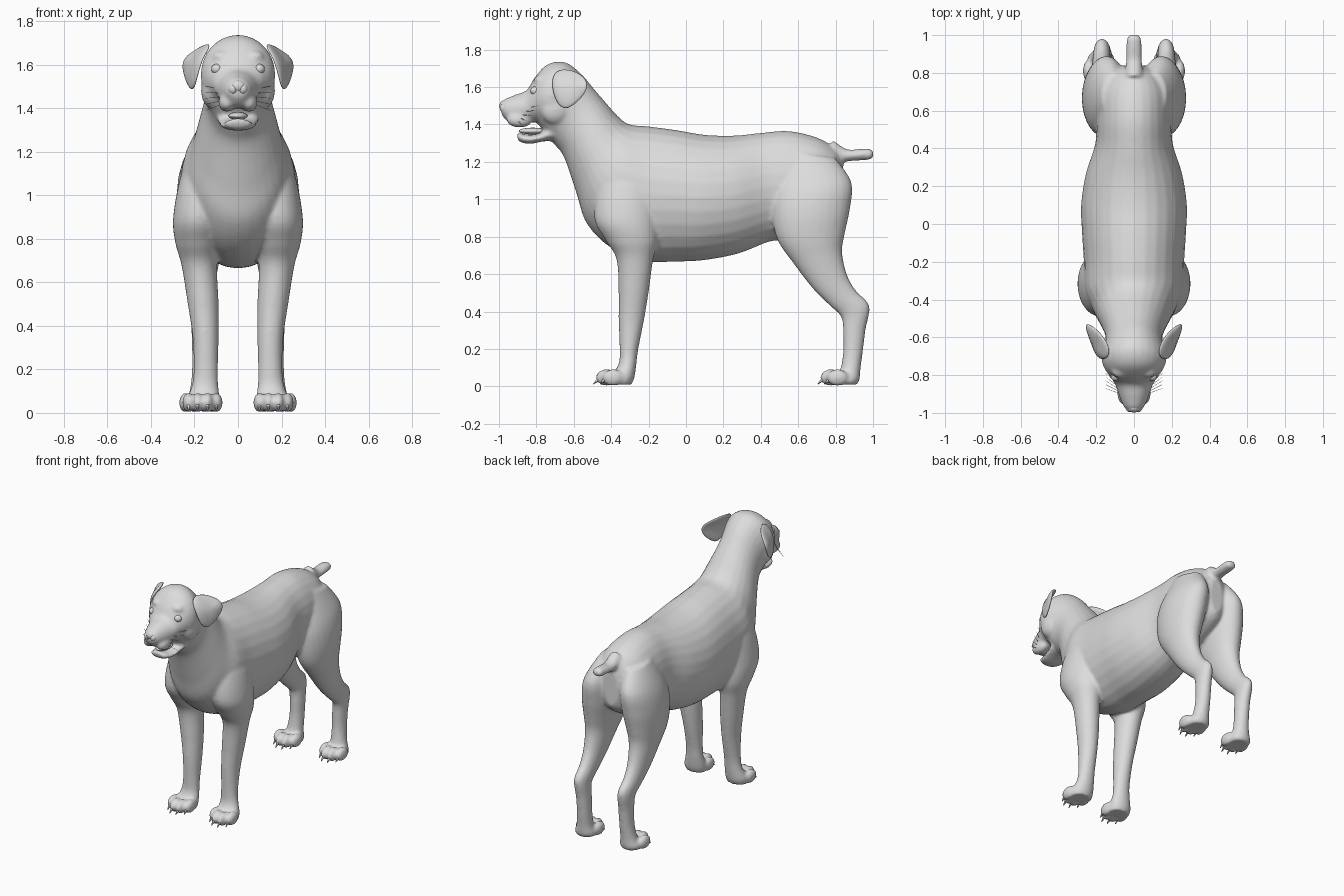
import bpy, bmesh, math
from mathutils import Vector, Matrix

coat = bpy.data.materials.new("plain_grey")
coat.diffuse_color = (0.72, 0.72, 0.72, 1)


def finish(bm, name):
    bmesh.ops.recalc_face_normals(bm, faces=bm.faces)
    mesh = bpy.data.meshes.new(name)
    bm.to_mesh(mesh)
    bm.free()
    mesh.materials.append(coat)
    mesh.shade_smooth()
    ob = bpy.data.objects.new(name, mesh)
    bpy.context.collection.objects.link(ob)
    return ob


def spline(rows, steps=5):
    """Catmull-Rom interpolation of section rows."""
    out = []
    for i in range(len(rows) - 1):
        a, b, c, d = (rows[max(0, min(len(rows) - 1, i + k))] for k in (-1, 0, 1, 2))
        for s in range(steps):
            t = s / steps
            out.append([0.5 * (2 * q + (r - p) * t + (2 * p - 5 * q + 4 * r - w) * t * t
                               + (3 * q - p - 3 * r + w) * t ** 3)
                        for p, q, r, w in zip(a, b, c, d)])
    return out + [list(rows[-1])]


def loft(bm, rows, side=1, n=28):
    """Elliptical rings; row = y1, z1, y2, z2 (ends of one axis), centre x, half width."""
    rings = []
    for y1, z1, y2, z2, xc, rx in spline(rows):
        ring = []
        for k in range(n):
            t = 2 * math.pi * k / n
            c, s = math.cos(t) / 2, math.sin(t)
            ring.append(bm.verts.new((side * (xc + rx * s), (y1 + y2) / 2 + (y1 - y2) * c,
                                      (z1 + z2) / 2 + (z1 - z2) * c)))
        rings.append(ring)
    for r, q in zip(rings, rings[1:]):
        for k in range(n):
            bm.faces.new((r[k], r[(k + 1) % n], q[(k + 1) % n], q[k]))
    bm.faces.new(rings[0])
    bm.faces.new(rings[-1])


def ball(bm, centre, radii):
    bmesh.ops.create_uvsphere(bm, u_segments=20, v_segments=12, radius=1,
                              matrix=Matrix.Translation(centre) @ Matrix.Diagonal((*radii, 1)))


def spike(bm, a, b, r1, r2):
    a, b = Vector(a), Vector(b)
    d = b - a
    bmesh.ops.create_cone(bm, cap_ends=True, segments=6, radius1=r1, radius2=r2, depth=d.length,
                          matrix=Matrix.Translation((a + b) / 2)
                          @ d.to_track_quat('Z', 'Y').to_matrix().to_4x4())


# Rump, trunk, neck, skull and muzzle: top point, bottom point, half width
trunk = [(.84, 1.2, .84, .95, .05), (.80, 1.27, .80, .90, .13), (.70, 1.33, .70, .84, .19),
         (.55, 1.365, .55, .78, .20), (.40, 1.355, .45, .775, .205), (.25, 1.34, .28, .71, .255),
         (.10, 1.345, .10, .675, .28), (-.05, 1.37, -.05, .667, .275), (-.20, 1.39, -.22, .67, .265),
         (-.30, 1.40, -.40, .74, .26), (-.36, 1.44, -.53, .87, .22), (-.44, 1.53, -.585, 1.03, .185),
         (-.50, 1.60, -.65, 1.22, .155), (-.55, 1.66, -.70, 1.29, .152), (-.62, 1.72, -.745, 1.34, .167),
         (-.68, 1.737, -.775, 1.38, .17), (-.75, 1.715, -.80, 1.41, .15), (-.81, 1.65, -.83, 1.41, .118),
         (-.85, 1.585, -.86, 1.40, .098), (-.91, 1.56, -.90, 1.40, .08), (-.97, 1.535, -.95, 1.412, .058),
         (-.993, 1.51, -.985, 1.45, .035)]
tail = [(.78, 1.32, .80, 1.17, .05), (.86, 1.268, .85, 1.20, .042), (.93, 1.27, .93, 1.208, .041),
        (.985, 1.27, .985, 1.213, .037), (1.002, 1.252, 1.002, 1.23, .02)]
jaw = [(-.70, 1.42, -.69, 1.31, .10), (-.77, 1.36, -.76, 1.31, .09), (-.83, 1.345, -.83, 1.297, .078),
       (-.88, 1.352, -.885, 1.305, .06), (-.905, 1.355, -.90, 1.325, .03)]

# Legs: front point, back point, centre x, half width
front_leg = [(-.36, 1.25, -.22, 1.25, .14, .05), (-.46, 1.1, -.16, 1.1, .165, .095),
             (-.49, .9, -.15, .9, .18, .118), (-.43, .78, -.15, .78, .183, .105),
             (-.372, .68, -.175, .68, .178, .082), (-.36, .5, -.2, .5, .16, .071),
             (-.36, .35, -.225, .35, .149, .06), (-.355, .2, -.255, .2, .148, .056),
             (-.36, .12, -.265, .12, .152, .062), (-.40, .05, -.275, .05, .16, .078),
             (-.39, .01, -.29, .01, .16, .07)]
hind_leg = [(.55, 1.25, .80, 1.22, .11, .06), (.47, 1.05, .885, 1.09, .14, .11),
            (.46, .92, .877, .95, .155, .12), (.49, .78, .85, .82, .165, .105),
            (.58, .65, .835, .72, .17, .082), (.68, .52, .86, .60, .172, .062),
            (.77, .43, .91, .51, .172, .05), (.83, .37, .98, .43, .17, .045),
            (.84, .28, .96, .30, .165, .046), (.84, .18, .945, .18, .165, .047),
            (.825, .09, .933, .09, .17, .055), (.80, .04, .928, .035, .175, .073),
            (.80, .01, .915, .01, .175, .065)]

body = bmesh.new()
claws, whiskers = bmesh.new(), bmesh.new()
for rows in (trunk, tail, jaw):
    loft(body, [(a, b, c, d, 0, w) for a, b, c, d, w in rows])
for side in (1, -1):
    loft(body, front_leg, side)
    loft(body, hind_leg, side)
    # Paws: four toes with claws
    for px, py in ((.163, -.425), (.178, .775)):
        for off, back in ((-.064, .035), (-.023, 0), (.023, 0), (.064, .035)):
            x, y = side * (px + off), py + back
            ball(body, (x, y, .047), (.029, .058, .045))
            spike(claws, (x, y - .04, .04), (x, y - .07, .012), .011, .002)
    # Brows, cheeks and hanging lips
    ball(body, (side * .075, -.775, 1.635), (.045, .04, .03))
    ball(body, (side * .12, -.70, 1.48), (.05, .08, .08))
    ball(body, (side * .05, -.89, 1.425), (.04, .07, .042))
    # Whiskers
    for k in range(5):
        z = 1.42 + .016 * k
        spike(whiskers, (side * .07, -.90 + .01 * k, z),
              (side * .15, -.87 + .02 * k, z - .03 + .012 * k), .0015, .0008)

# Blend all skin parts into one surface
skin = finish(body, "body")
remesh = skin.modifiers.new("blend", 'REMESH')
remesh.mode = 'VOXEL'
remesh.voxel_size = .01
remesh.use_smooth_shade = True
smooth = skin.modifiers.new("soften", 'SMOOTH')
smooth.factor = .5
smooth.iterations = 7
finish(claws, "claws")
finish(whiskers, "whiskers")

# Eyes, nose and tongue
eyes, nose, tongue = bmesh.new(), bmesh.new(), bmesh.new()
for side in (1, -1):
    ball(eyes, (side * .097, -.806, 1.58), (.026, .026, .024))
    ball(nose, (side * .022, -.968, 1.488), (.024, .028, .026))
ball(nose, (0, -.968, 1.50), (.036, .03, .03))
ball(tongue, (0, -.82, 1.365), (.045, .075, .018))
finish(eyes, "eyes")
finish(nose, "nose")
finish(tongue, "tongue")

# Folded ears: bulged flap with thickness
edge = [(.12, -.70, 1.695), (.14, -.62, 1.70), (.20, -.55, 1.665), (.255, -.52, 1.625),
        (.252, -.535, 1.56), (.225, -.61, 1.49), (.205, -.66, 1.475), (.19, -.705, 1.53),
        (.165, -.725, 1.63)]
for side, name in ((1, "left_ear"), (-1, "right_ear")):
    bm = bmesh.new()
    rim = [bm.verts.new((side * x, y, z)) for x, y, z in edge]
    mid = bm.verts.new((side * .222, -.625, 1.605))
    for k in range(len(rim)):
        bm.faces.new((rim[k], rim[(k + 1) % len(rim)], mid))
    ear = finish(bm, name)
    solid = ear.modifiers.new("thickness", 'SOLIDIFY')
    solid.thickness = .022
    solid.offset = 0
    ear.modifiers.new("round", 'SUBSURF').levels = 2
    ear.modifiers["round"].render_levels = 2
